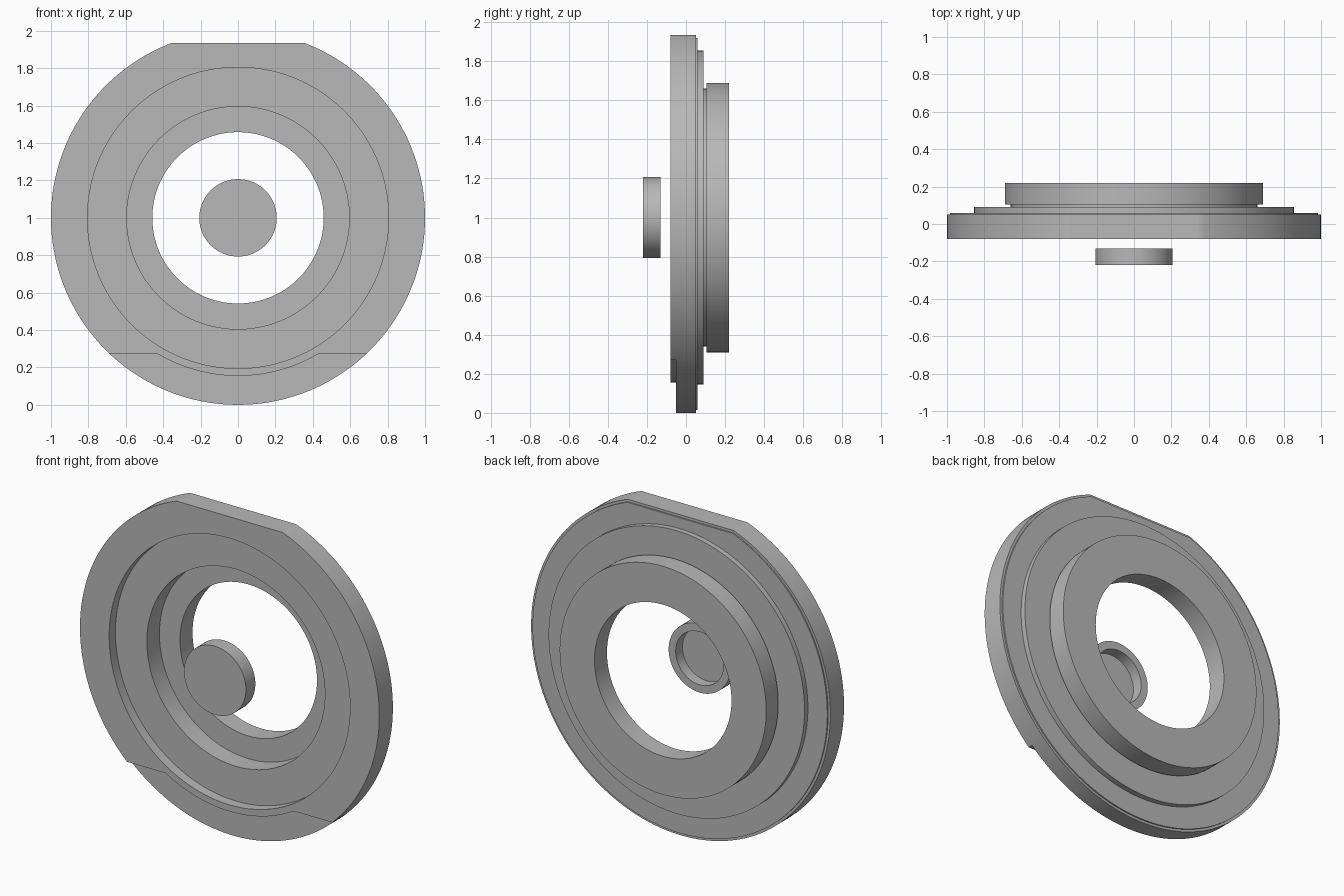
import bpy, bmesh, math
from mathutils import Vector

if "Cube" in bpy.data.objects:
    bpy.data.objects.remove(bpy.data.objects["Cube"], do_unlink=True)

grey = bpy.data.materials.new("plain grey")
grey.use_nodes = True
grey.diffuse_color = (0.48, 0.48, 0.48, 1)
grey.node_tree.nodes["Principled BSDF"].inputs["Base Color"].default_value = grey.diffuse_color

CENTRE = Vector((0, 0, 1))


def revolve(name, profile, cut_z=None, steps=144):
    """Turn a closed (radius, y) profile about the y axis; keep what is below cut_z."""
    bm = bmesh.new()
    verts = [bm.verts.new((r, y, 1)) for r, y in profile]
    pairs = zip(verts, verts[1:] + verts[:1])
    edges = [bm.edges.new(p) for p in pairs if p[0].co.x + p[1].co.x > 0]
    bmesh.ops.spin(bm, geom=verts + edges, cent=CENTRE, axis=(0, 1, 0),
                   angle=math.tau, steps=steps)
    bmesh.ops.remove_doubles(bm, verts=bm.verts, dist=0.0002)
    if cut_z is not None:
        bmesh.ops.bisect_plane(bm, geom=bm.verts[:] + bm.edges[:] + bm.faces[:],
                               plane_co=(0, 0, cut_z), plane_no=(0, 0, 1), clear_outer=True)
        bmesh.ops.holes_fill(bm, edges=[e for e in bm.edges if e.is_boundary])
    bmesh.ops.recalc_face_normals(bm, faces=bm.faces)
    mesh = bpy.data.meshes.new(name)
    bm.to_mesh(mesh)
    bm.free()
    mesh.materials.append(grey)
    obj = bpy.data.objects.new(name, mesh)
    bpy.context.collection.objects.link(obj)
    return obj


def activate(obj):
    bpy.ops.object.select_all(action='DESELECT')
    obj.select_set(True)
    bpy.context.view_layer.objects.active = obj


# Flange with stepped front recess, rear step and undercut rear collar
flange = revolve("flange", [
    (1.0, -0.08), (1.0, 0.05), (0.855, 0.05), (0.855, 0.09), (0.66, 0.09),
    (0.66, 0.105), (0.69, 0.105), (0.69, 0.22), (0.458, 0.22), (0.458, 0.10),
    (0.595, 0.10), (0.595, -0.02), (0.805, -0.02), (0.805, -0.08)], cut_z=1.935)

# Shallow relief across the bottom of the front face
cutter = revolve("relief_cutter", [
    (0.845, -0.2), (1.1, -0.2), (1.1, -0.052), (0.845, -0.052)], cut_z=0.272)
cutter.hide_render = True
relief = flange.modifiers.new("relief", 'BOOLEAN')
relief.operation = 'DIFFERENCE'
relief.solver = 'EXACT'
relief.object = cutter
activate(flange)
bpy.ops.object.modifier_apply(modifier=relief.name)
bpy.data.objects.remove(cutter, do_unlink=True)

# Thin lip on the back of the flange
lip = revolve("rear_lip", [
    (0.84, 0.045), (0.985, 0.045), (0.985, 0.058), (0.84, 0.058)], cut_z=1.92)

# Hollow-backed button floating in front of the bore
button = revolve("centre_button", [
    (0, -0.22), (0.207, -0.22), (0.207, -0.13), (0.16, -0.13), (0.16, -0.195), (0, -0.195)])

for part in (flange, lip, button):
    activate(part)
    bpy.ops.object.shade_smooth_by_angle(angle=math.radians(30))
